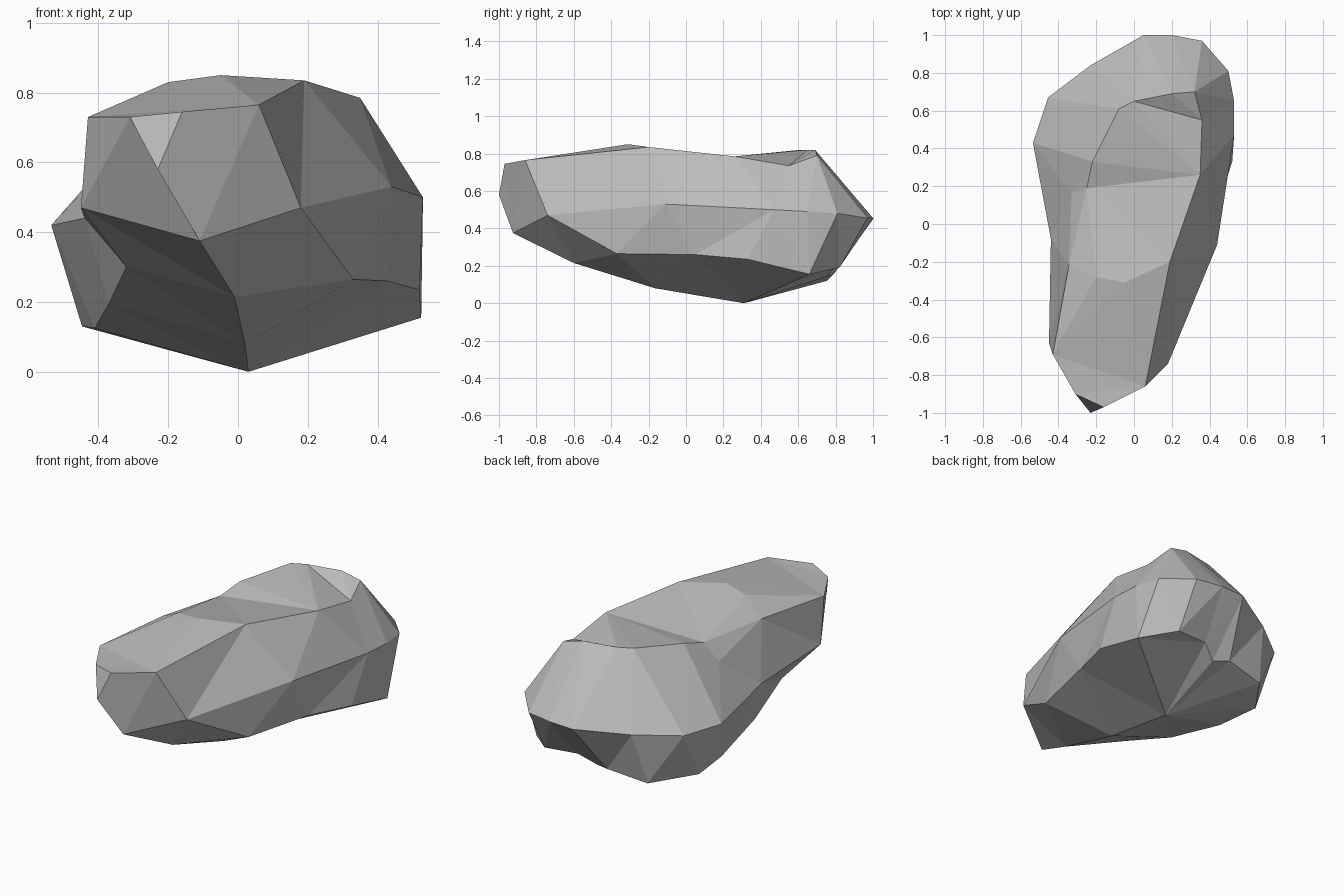
import bpy
import bmesh
from mathutils import Vector
from mathutils.geometry import delaunay_2d_cdt

# Remove the default cube if present
default_cube = bpy.data.objects.get("Cube")
if default_cube:
    bpy.data.objects.remove(default_cube, do_unlink=True)

# Upper rim of the boulder, counter-clockwise from the blunt front
crown_rim = [
    (.06, -.86, .765), (.19, -.2, .835), (.35, .26, .785),
    (.36, .55, .735), (.32, .7, .79), (.2, .69, .82),
    (0, .65, .82), (-.08, .61, .82), (-.22, .33, .78),
    (-.33, .16, .635), (-.345, -.22, .75), (-.43, -.69, .73),
    (-.31, -.9, .73), (-.23, -1.0, .58), (-.16, -.97, .745),
]
# Peaks and the dimple inside the upper rim
crown_inner = [(-.25, .19, .74), (-.2, -.28, .83), (-.05, -.31, .85)]

# Widest outline around the middle, with the waist on the -x side
girdle = [
    (.18, -.74, .47), (.44, -.11, .53), (.53, .47, .5),
    (.53, .65, .49), (.5, .81, .48), (.36, .97, .455),
    (.2, 1.0, .455), (.05, 1.0, .45), (-.23, .84, .43),
    (-.455, .67, .42), (-.535, .43, .42), (-.44, -.08, .44),
    (-.45, -.63, .47), (-.11, -.925, .375),
]

# Lower rim and the keel points the boulder rests on
belly_rim = [
    (.33, -.37, .265), (.43, .05, .26), (.52, .33, .235),
    (.525, .66, .155), (.36, .82, .19), (.155, .8, .2),
    (.06, .75, .14), (-.03, .79, .155), (-.275, .755, .12),
    (-.447, .515, .13), (-.41, .25, .125), (-.37, -.12, .195),
    (-.32, -.45, .3), (-.01, -.6, .215),
]
belly_inner = [(.02, -.165, .08), (.03, .31, 0)]

bm = bmesh.new()


def add_points(points):
    return [bm.verts.new(point) for point in points]


def stitch(upper, lower):
    """Zip two closed rims together, always taking the shorter diagonal."""
    i = j = 0
    while i < len(upper) or j < len(lower):
        a, b = upper[i % len(upper)], lower[j % len(lower)]
        next_a, next_b = upper[(i + 1) % len(upper)], lower[(j + 1) % len(lower)]
        step_a = (next_a.co - b.co).length
        step_b = (next_b.co - a.co).length
        if j == len(lower) or (i < len(upper) and step_a < step_b):
            bm.faces.new((a, next_a, b))
            i += 1
        else:
            bm.faces.new((a, next_b, b))
            j += 1


def cap(rim, inner, creases):
    """Close a rim with facets that pass through its inner points."""
    verts = rim + inner
    count = len(rim)
    edges = [(k, (k + 1) % count) for k in range(count)]
    edges += [(verts.index(a), verts.index(b)) for a, b in creases]
    flat = [Vector((v.co.x, v.co.y)) for v in verts]
    result = delaunay_2d_cdt(flat, edges, [], 1, 1e-5)
    faces, sources = result[2], result[3]
    for face in faces:
        bm.faces.new([verts[sources[k][0]] for k in face])


# Sides, then the top and bottom caps
top, top_inner = add_points(crown_rim), add_points(crown_inner)
middle = add_points(girdle)
bottom, bottom_inner = add_points(belly_rim), add_points(belly_inner)
stitch(top, middle)
stitch(middle, bottom)
dimple, peak_a, peak_b = top_inner
cap(top, top_inner, [(dimple, top[10]), (dimple, top[8]), (dimple, peak_a),
                     (peak_a, peak_b), (peak_b, top[1])])
cap(bottom, bottom_inner, [(bottom[-1], bottom_inner[0]),
                           (bottom_inner[0], bottom_inner[1])])
bmesh.ops.recalc_face_normals(bm, faces=bm.faces[:])

mesh = bpy.data.meshes.new("boulder")
bm.to_mesh(mesh)
bm.free()

# Plain grey stone with flat shading
stone = bpy.data.materials.new("grey stone")
stone.use_nodes = True
colour = (.5, .5, .5, 1)
stone.diffuse_color = colour
stone.node_tree.nodes["Principled BSDF"].inputs["Base Color"].default_value = colour
mesh.materials.append(stone)
mesh.shade_flat()

boulder = bpy.data.objects.new("boulder", mesh)
bpy.context.collection.objects.link(boulder)
